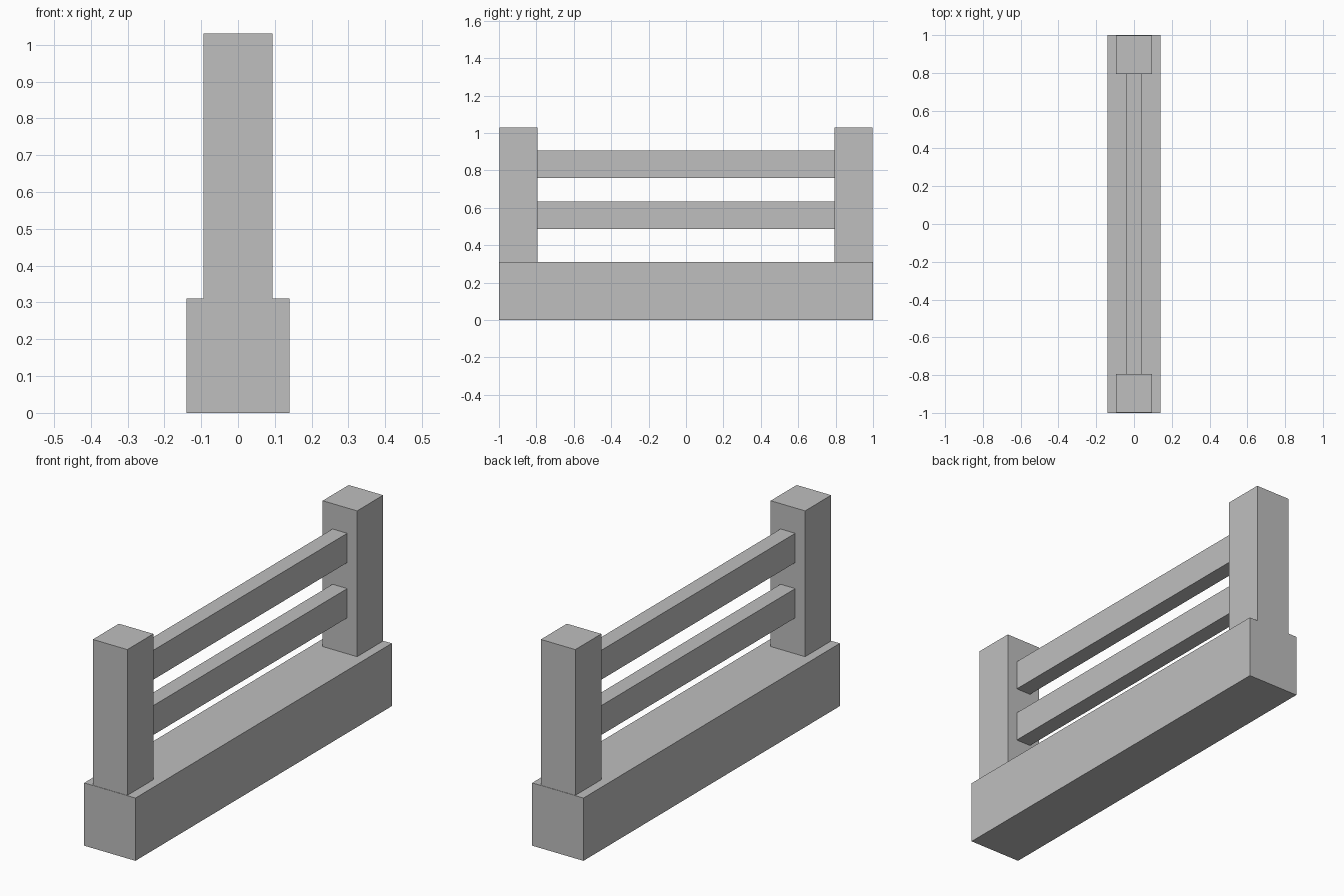
import bpy

cube = bpy.data.objects.get("Cube")
if cube:
    bpy.data.objects.remove(cube, do_unlink=True)

# Single plain grey
GREY = (0.52, 0.52, 0.52, 1)
grey = bpy.data.materials.new("light_grey")
grey.use_nodes = True
grey.diffuse_color = GREY
grey.node_tree.nodes["Principled BSDF"].inputs["Base Color"].default_value = GREY


def box(name, width, y_range, z_range):
    """Box centred on x = 0, spanning the given y and z ranges."""
    (y0, y1), (z0, z1) = y_range, z_range
    bpy.ops.mesh.primitive_cube_add(size=1, location=(0, (y0 + y1) / 2, (z0 + z1) / 2))
    obj = bpy.context.object
    obj.name = obj.data.name = name
    obj.scale = (width, y1 - y0, z1 - z0)
    bpy.ops.object.transform_apply(location=False, rotation=False, scale=True)
    obj.data.materials.append(grey)
    return obj


BASE_TOP = 0.31
POST_INNER = 0.795

# Solid base block
box("base", 0.28, (-1, 1), (0, BASE_TOP))

# End posts standing on the base
box("front_post", 0.188, (-0.998, -POST_INNER), (BASE_TOP, 1.03))
box("back_post", 0.188, (POST_INNER, 0.998), (BASE_TOP, 1.03))

# Horizontal rails between the posts
for name, bottom in (("lower_rail", 0.487), ("upper_rail", 0.76)):
    box(name, 0.08, (-POST_INNER, POST_INNER), (bottom, bottom + 0.145))
